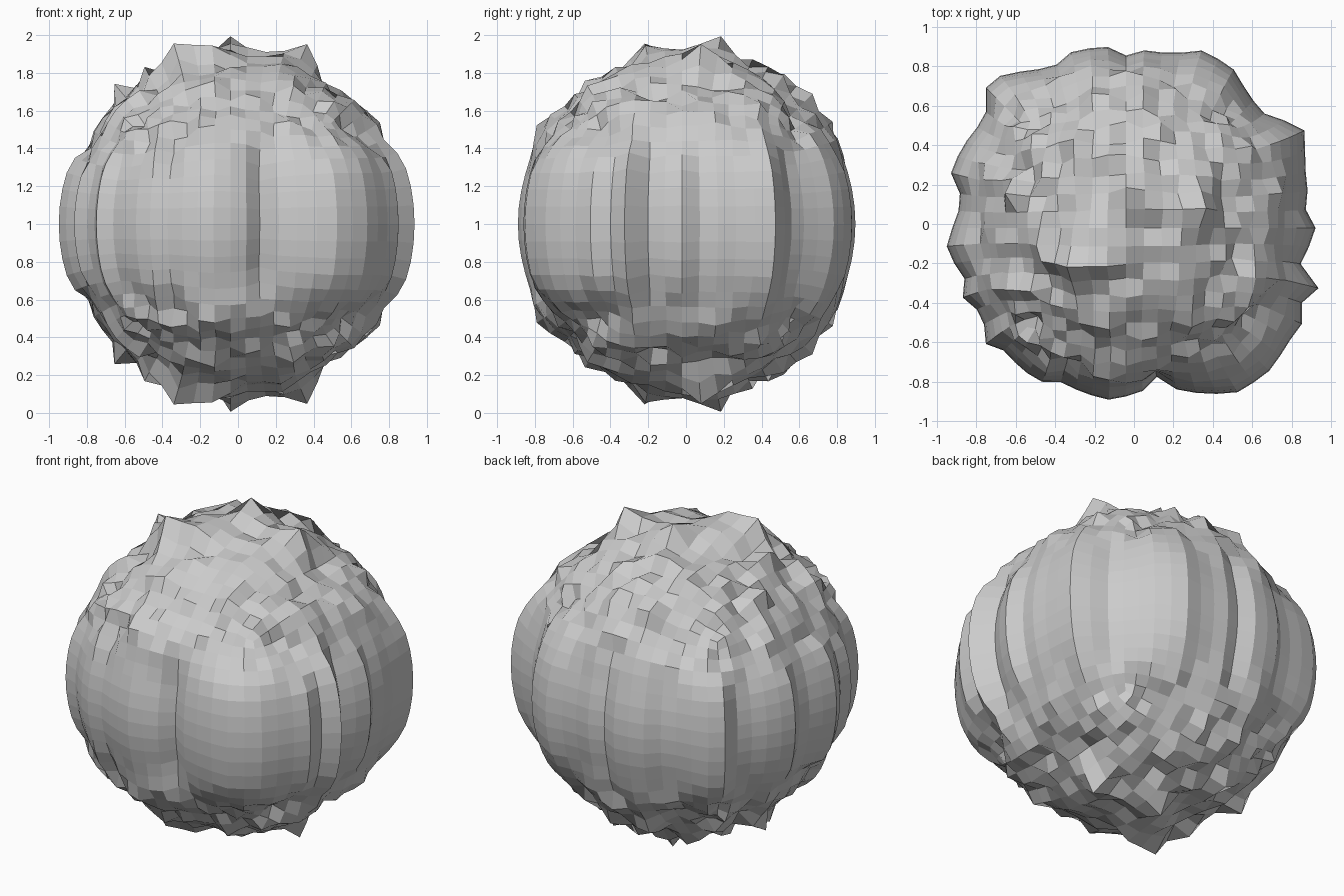
import bpy
import math
from mathutils import Vector, noise

default_cube = bpy.data.objects.get("Cube")
if default_cube:
    bpy.data.objects.remove(default_cube, do_unlink=True)

RADIUS = 0.91
CENTRE = Vector((-0.04, -0.02, 1))

# Widest outline of the boulder, seen from above, in hundredths of a unit
OUTLINE = [
    (92, -2), (87, 7), (88, 20), (86, 31), (87, 47), (66, 56), (58, 65),
    (50, 79), (34, 88), (20, 86), (13, 87), (5, 88), (-5, 85), (-14, 90),
    (-32, 87), (-40, 80), (-50, 78), (-68, 75), (-75, 70), (-75, 56),
    (-80, 48), (-87, 39), (-93, 25), (-88, 15), (-89, 5), (-95, -11),
    (-90, -22), (-84, -30), (-87, -37), (-76, -46), (-75, -61), (-67, -63),
    (-56, -74), (-48, -80), (-39, -79), (-13, -89), (4, -85), (11, -77),
    (22, -84), (41, -86), (51, -86), (69, -74), (78, -60), (85, -51),
    (85, -40), (94, -32), (84, -21),
]

# Peaks and hollows shared by the top and bottom: x, y, radius, spread
LANDMARKS = [
    (-0.12, -0.06, 0.94, 0.12), (0.16, 0, 0.88, 0.08),
    (0.16, -0.2, 0.88, 0.08), (-0.16, -0.33, 0.87, 0.08),
    (0.1, -0.4, 0.87, 0.09), (0.36, 0.09, 1.04, 0.08),
    (0, 0.17, 1.02, 0.07), (-0.28, -0.18, 1.03, 0.07),
    (-0.18, -0.18, 0.99, 0.06), (-0.09, -0.18, 0.97, 0.06),
]

TURN = 2 * math.pi
RIM = []
for px, py in OUTLINE:
    x, y = px / 100 - CENTRE.x, py / 100 - CENTRE.y
    RIM.append((math.atan2(y, x) % TURN, math.hypot(x, y)))
RIM.sort()
RIM = [(RIM[-1][0] - TURN, RIM[-1][1])] + RIM + [(RIM[0][0] + TURN, RIM[0][1])]


def rim_radius(angle):
    """Radius of the outline at an angle, blended between its corners."""
    for (a, ra), (b, rb) in zip(RIM, RIM[1:]):
        if a <= angle <= b:
            return ra + (rb - ra) * (angle - a) / max(b - a, 1e-6)
    return RADIUS


def cap_radius(x, y):
    """Rough radius of the top and bottom, from noise and landmarks."""
    r = 0.905 + 0.03 * (x + y)
    r += 0.07 * noise.noise(Vector((x * 6, y * 6, 3.7)))
    r += 0.08 * noise.noise(Vector((x * 13, y * 13, 8.1)))
    for lx, ly, target, width in LANDMARKS:
        weight = math.exp(-((x - lx) ** 2 + (y - ly) ** 2) / width ** 2)
        r += (target - r) * weight
    return r


# Boulder: a cube rounded into a ball of square facets
bpy.ops.mesh.primitive_cube_add(size=2)
boulder = bpy.context.object
boulder.name = "boulder"
boulder.data.name = "boulder"
rounding = boulder.modifiers.new("rounding", 'SUBSURF')
rounding.levels = 4
bpy.ops.object.modifier_apply(modifier=rounding.name)

# Push each point in or out by its place in plan, so the sides form upright ribs
for v in boulder.data.vertices:
    d = v.co.normalized()
    x, y = d.x * RADIUS, d.y * RADIUS
    t = min(1, max(0, (math.hypot(d.x, d.y) - 0.83) / 0.14))
    t = t * t * (3 - 2 * t)
    rim = rim_radius(math.atan2(y, x) % TURN)
    v.co = CENTRE + d * (rim * t + cap_radius(x, y) * (1 - t))

# Plain grey stone
stone = bpy.data.materials.new("grey stone")
stone.use_nodes = True
grey = (0.6, 0.6, 0.6, 1)
stone.diffuse_color = grey
stone.node_tree.nodes["Principled BSDF"].inputs["Base Color"].default_value = grey
boulder.data.materials.clear()
boulder.data.materials.append(stone)
for p in boulder.data.polygons:
    p.use_smooth = False
